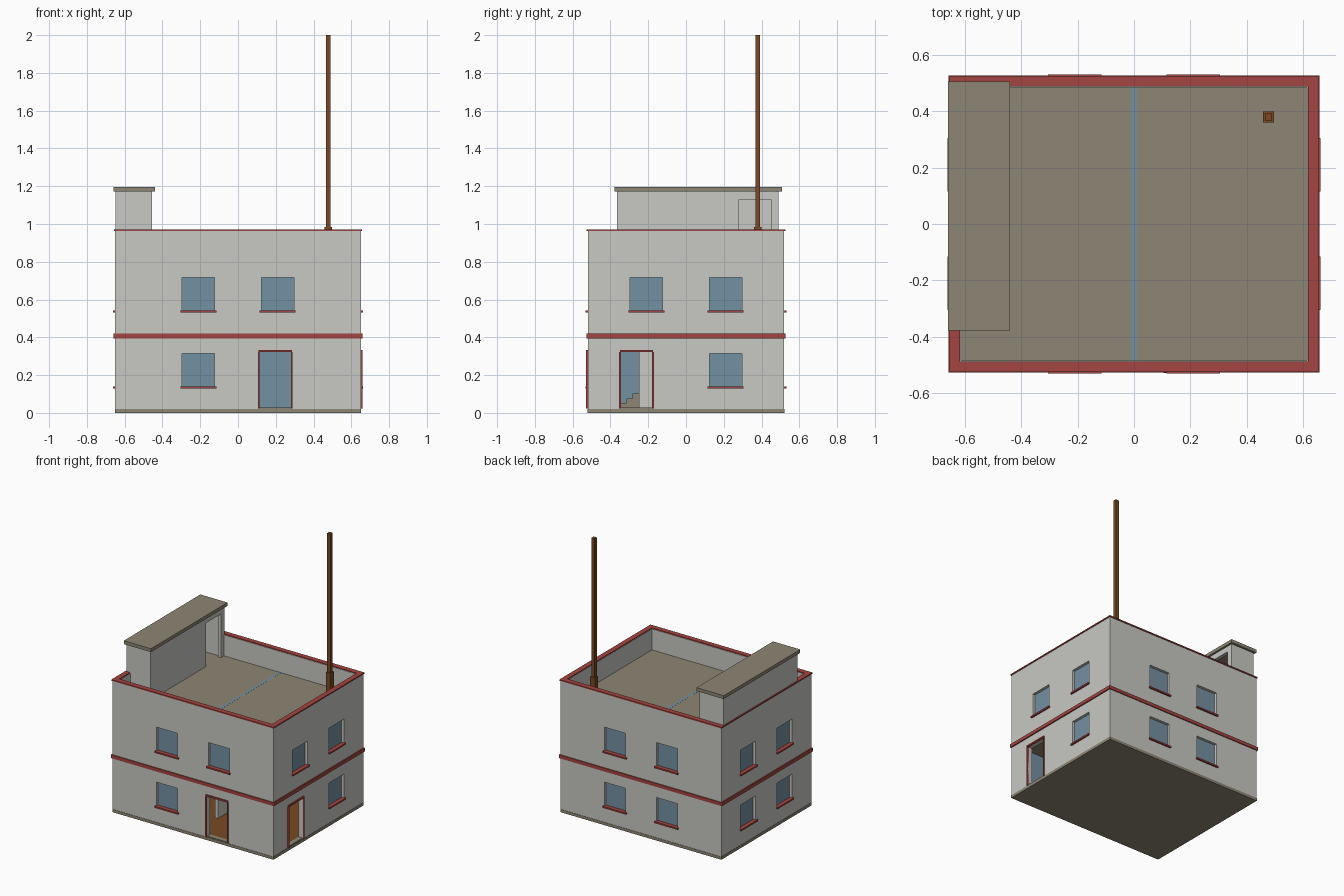
import bpy, bmesh
from math import pi
from mathutils import Matrix, Vector

cube = bpy.data.objects.get("Cube")
if cube:
    bpy.data.objects.remove(cube, do_unlink=True)


def material(name, r, g, b):
    m = bpy.data.materials.new(name)
    m.use_nodes = True
    m.diffuse_color = (r, g, b, 1)
    for n in m.node_tree.nodes:
        if n.type == 'BSDF_PRINCIPLED':
            n.inputs["Base Color"].default_value = (r, g, b, 1)
    return m


GREY = material("pale grey plaster", .58, .585, .55)
TAN = material("tan concrete", .27, .238, .178)
RED = material("brick red trim", .37, .058, .052)
BLUE = material("dusty blue", .175, .28, .36)
BROWN = material("brown wood", .19, .068, .017)


def finish(name, bm, mats, turn=0, centre=(0, 0)):
    """Turn a part a number of quarter turns about z, move it and link it."""
    move = Matrix.Translation((*centre, 0)) @ Matrix.Rotation(turn * pi / 2, 4, 'Z')
    bmesh.ops.transform(bm, matrix=move, verts=bm.verts)
    bmesh.ops.recalc_face_normals(bm, faces=bm.faces)
    mesh = bpy.data.meshes.new(name)
    bm.to_mesh(mesh)
    bm.free()
    for m in mats:
        mesh.materials.append(m)
    ob = bpy.data.objects.new(name, mesh)
    bpy.context.collection.objects.link(ob)
    return ob


def box(name, mat, xs, ys, zs, turn=0):
    bm = bmesh.new()
    bmesh.ops.create_cube(bm, size=1)
    for v in bm.verts:
        v.co = Vector([r[0] if c < 0 else r[1] for c, r in zip(v.co, (xs, ys, zs))])
    return finish(name, bm, [mat], turn)


def ring(name, mat, hx, hy, width, z0, z1):
    """Rectangular band running around the house."""
    for sign, side in ((-1, "front"), (1, "back")):
        box(f"{side}_{name}", mat, (-hx, hx), sorted((sign * hy, sign * (hy - width))), (z0, z1))
    for sign, side in ((-1, "left_hand"), (1, "right_hand")):
        box(f"{side}_{name}", mat, sorted((sign * hx, sign * (hx - width))),
            (-hy + width, hy - width), (z0, z1))


def wall(name, half, dist, z0, z1, holes, turn, thick, blue_top=0, centre=(0, 0)):
    """Wall with real openings; inner faces below blue_top are painted blue."""
    us = sorted({-half, half, *(u for h in holes for u in h[:2])})
    zs = {z0, z1, *(z for h in holes for z in h[2:])}
    if blue_top:
        zs.add(blue_top)
    zs = sorted(zs)

    def solid(i, j):
        if not (0 <= i < len(us) - 1 and 0 <= j < len(zs) - 1):
            return False
        u, z = (us[i] + us[i + 1]) / 2, (zs[j] + zs[j + 1]) / 2
        return not any(a < u < b and c < z < d for a, b, c, d in holes)

    bm = bmesh.new()
    verts = {(i, j, s): bm.verts.new((u, -dist + s * thick, z))
             for i, u in enumerate(us) for j, z in enumerate(zs) for s in (0, 1)}
    for i in range(len(us) - 1):
        for j in range(len(zs) - 1):
            if not solid(i, j):
                continue
            c = [(i, j), (i + 1, j), (i + 1, j + 1), (i, j + 1)]
            for s in (0, 1):
                f = bm.faces.new([verts[(*p, s)] for p in c])
                f.material_index = int(s == 1 and zs[j] < blue_top)
            # reveals and outer edges
            for n, (di, dj) in enumerate(((0, -1), (1, 0), (0, 1), (-1, 0))):
                if not solid(i + di, j + dj):
                    a, b = c[n], c[(n + 1) % 4]
                    bm.faces.new([verts[(*a, 0)], verts[(*b, 0)], verts[(*b, 1)], verts[(*a, 1)]])
    loose = [v for v in bm.verts if not v.link_faces]
    bmesh.ops.delete(bm, geom=loose, context='VERTS')
    finish(name, bm, [GREY, BLUE], turn, centre)


HX, HY, T = .65, .52, .035
ROOF = .812

# Four outer walls with windows, sills and doors
sides = [("front", HX, HY, .197), ("right_hand", HY - T, HX, -.262),
         ("back", HX, HY, None), ("left_hand", HY - T, HX, None)]
for k, (side, half, dist, door) in enumerate(sides):
    holes = []
    for level, z in (("lower", .138), ("upper", .54)):
        for u in (-.21, .21):
            if level == "lower" and door is not None and u * door > 0:
                continue
            holes.append((u - .086, u + .086, z, z + .176))
            tag = f"{side}_{level}_{'a' if u < 0 else 'b'}"
            box("window_pane_" + tag, BLUE, (u - .086, u + .086),
                (-dist + .02, -dist + .028), (z, z + .176), k)
            box("window_sill_" + tag, RED, (u - .095, u + .095),
                (-dist - .012, -dist + .018), (z - .009, z + .002), k)
    if door is not None:
        a, b, top = door - .083, door + .083, .322
        holes.append((a, b, .02, top))
        depth = (-dist - .009, -dist + .006)
        box(f"{side}_door_jamb_a", RED, (a - .009, a), depth, (.022, top), k)
        box(f"{side}_door_jamb_b", RED, (b, b + .009), depth, (.022, top), k)
        box(f"{side}_door_lintel", RED, (a - .005, b + .005), depth, (top, top + .011), k)
        box(f"{side}_door_threshold", TAN, (a, b), (-dist + .001, -dist + T), (.018, .028), k)
    wall(f"{side}_wall", half, dist, .02, .965, holes, k, T, ROOF)

# Base, floors and roof deck
IX, IY = HX - T, HY - T
box("foundation", TAN, (-HX - .002, HX + .002), (-HY - .002, HY + .002), (0, .021))
box("ground_floor", BROWN, (-IX, IX), (-IY, IY), (.02, .027))
box("middle_floor", TAN, (-IX, IX), (-IY, IY), (.395, .42))
box("roof_deck", TAN, (-IX, IX), (-IY, IY), (ROOF - .025, ROOF))

# Red trim around the storeys and on the parapet
ring("storey_band", RED, .659, .527, .02, .395, .42)
ring("parapet_cap", RED, .656, .526, .038, .962, .971)

# Interior partitions and stairs
box("ground_partition", GREY, (-.012, .012), (-.25, IY), (.025, .396))
box("upper_partition", BLUE, (-.01, .01), (-IY, IY), (.42, ROOF + .0006))
for i in range(14):
    y = -.35 + i * .034
    box(f"stair_{i + 1}", TAN, (-IX, -.45), (y, y + .034), (.026, .052 + i * .025))

# Stair house on the roof, with an open doorway towards the deck
CX, CY, SX, SY, S = -.551, .063, .097, .428, .025
doorway = [(.28 - CY, .45 - CY, ROOF, 1.13)]
for k, (side, half, dist, holes) in enumerate([
        ("front", SX, SY, []), ("deck", SY - S, SX, doorway),
        ("back", SX, SY, []), ("outer", SY - S, SX, [])]):
    wall(f"stair_house_{side}_wall", half, dist, ROOF, 1.172, holes, k, S, 0, (CX, CY))
box("stair_house_roof", TAN, (-.66, -.44), (-.378, .507), (1.172, 1.197))

# Roof pole in its socket
PX, PY = .478, .38
box("pole_socket", BROWN, (PX - .019, PX + .019), (PY - .019, PY + .019), (ROOF, .985))
box("roof_pole", BROWN, (PX - .013, PX + .013), (PY - .013, PY + .013), (.98, 2.0))
